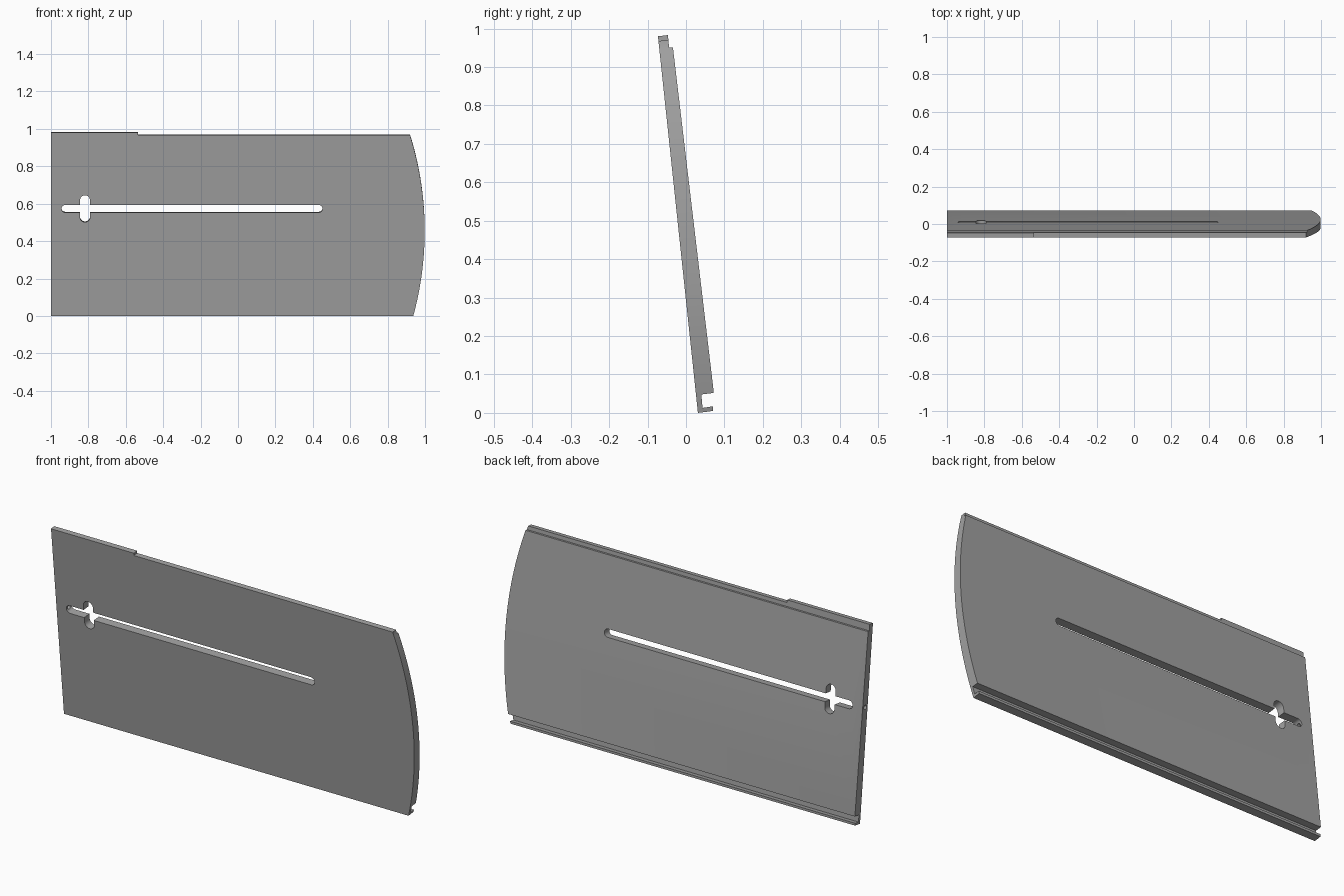
import bpy, bmesh, math
from mathutils import Matrix

cube = bpy.data.objects.get("Cube")
if cube:
    bpy.data.objects.remove(cube, do_unlink=True)

TILT = math.radians(6.1)
# Leaning frame of the panel, centred on the slot
FRAME = Matrix.Translation((0, -0.01, 0.575)) @ Matrix.Rotation(TILT, 4, 'X')

grey = bpy.data.materials.new("plain grey")
grey.use_nodes = True
colour = (0.36, 0.36, 0.36, 1)
grey.diffuse_color = colour
grey.node_tree.nodes["Principled BSDF"].inputs["Base Color"].default_value = colour


def prism(name, points, direction, matrix=Matrix.Identity(4)):
    """Closed outline pushed along a direction into a solid."""
    bm = bmesh.new()
    face = bm.faces.new([bm.verts.new(p) for p in points])
    new = bmesh.ops.extrude_face_region(bm, geom=[face])["geom"]
    bmesh.ops.translate(bm, vec=direction,
                        verts=[v for v in new if isinstance(v, bmesh.types.BMVert)])
    bmesh.ops.recalc_face_normals(bm, faces=bm.faces)
    bm.transform(matrix)
    mesh = bpy.data.meshes.new(name)
    bm.to_mesh(mesh)
    bm.free()
    mesh.materials.append(grey)
    obj = bpy.data.objects.new(name, mesh)
    bpy.context.collection.objects.link(obj)
    return obj


def arc(cx, cz, r, start, end, steps):
    angles = [math.radians(start + (end - start) * i / steps) for i in range(steps + 1)]
    return [(cx + r * math.cos(a), cz + r * math.sin(a)) for a in angles]


def plate(name, outline):
    """Cutter that runs straight through the thickness of the panel."""
    return prism(name, [(x, -0.2, z) for x, z in outline], (0, 0.4, 0), FRAME)


def cut(target, cutter, operation):
    bpy.context.view_layer.objects.active = target
    mod = target.modifiers.new(cutter.name, 'BOOLEAN')
    mod.operation, mod.solver, mod.object = operation, 'EXACT', cutter
    bpy.ops.object.modifier_apply(modifier=mod.name)
    bpy.data.objects.remove(cutter, do_unlink=True)


# Panel section: thin lip on top, groove and flange at the back of the foot
section = [(0.031, 0), (-0.073, 0.98), (-0.047, 0.983), (-0.044, 0.951),
           (-0.034, 0.951), (0.072, 0.056), (0.072, 0.052), (0.040, 0.048),
           (0.043, 0.013), (0.070, 0.017), (0.070, 0.005)]
panel = prism("sliding_panel", [(-1, y, z) for y, z in section], (2.1, 0, 0))

# Bowed end and stepped top edge
R = 1.74
bow = arc(0.998 - R, -0.12, R, -22, 17.2, 64)
outline = [(-1.2, -0.9)] + bow + [(bow[-1][0], 0.397), (-0.535, 0.397),
                                  (-0.535, 0.6), (-1.2, 0.6)]
cut(panel, plate("outline_cutter", outline), 'INTERSECT')

# Long slot with round ends
r = 0.0205
slot = arc(0.452 - r, 0, r, -90, 90, 12) + arc(-0.944 + r, 0, r, 90, 270, 12)
cut(panel, plate("slot_cutter", slot), 'DIFFERENCE')

# Short upright slot crossing it
r = 0.027
cross = arc(-0.818, 0.072 - r, r, 0, 180, 12) + arc(-0.818, r - 0.072, r, 180, 360, 12)
cut(panel, plate("cross_cutter", cross), 'DIFFERENCE')

# Small hole drilled from the straight end into the slot
hole = [(-1.1, y, z) for y, z in arc(0, 0, 0.011, 0, 345, 23)]
cut(panel, prism("hole_cutter", hole, (0.17, 0, 0), FRAME), 'DIFFERENCE')

bpy.ops.object.select_all(action='DESELECT')
panel.select_set(True)
bpy.context.view_layer.objects.active = panel
bpy.ops.object.shade_smooth_by_angle(angle=math.radians(30))
